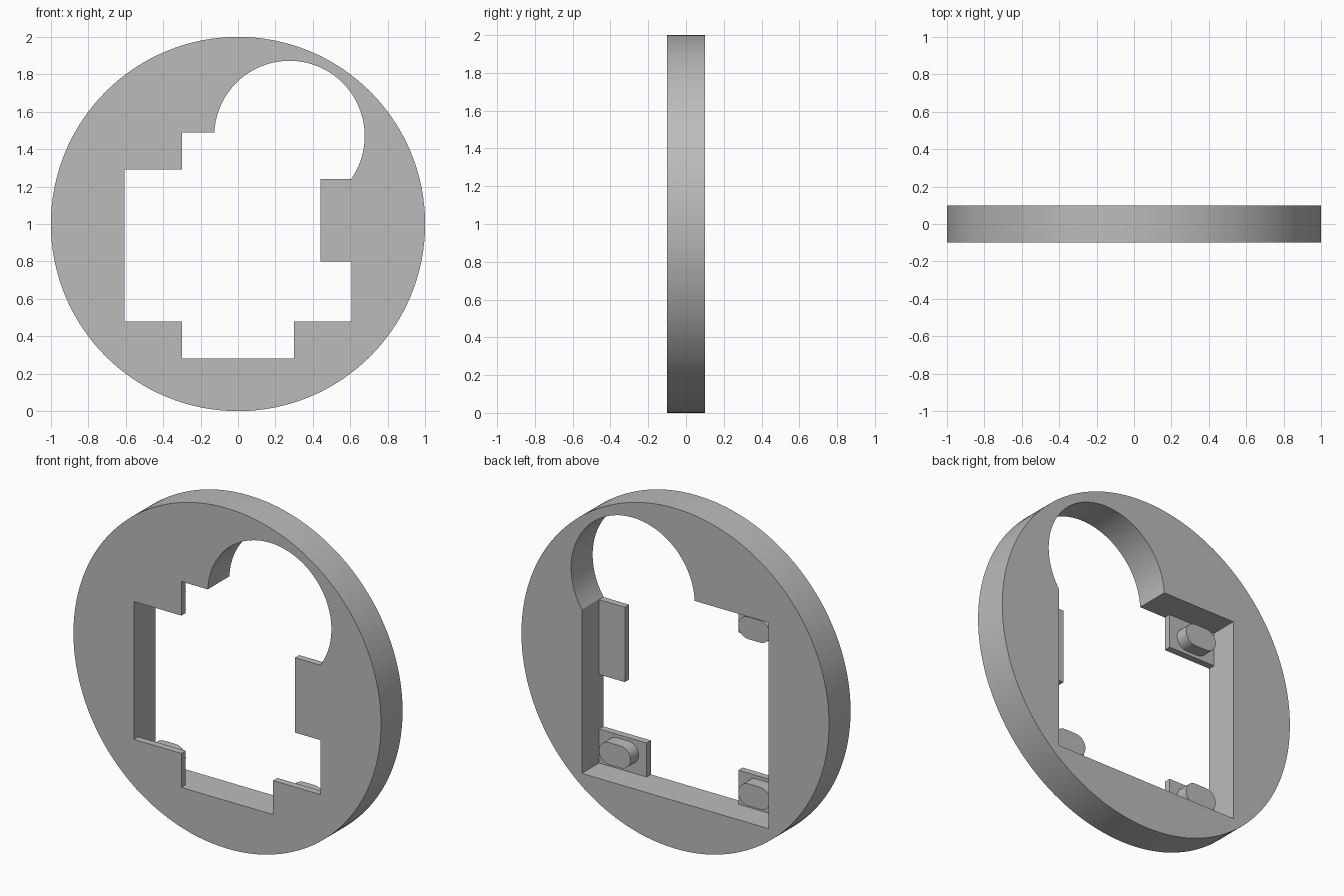
import bpy, bmesh, math

if "Cube" in bpy.data.objects:
    bpy.data.objects.remove(bpy.data.objects["Cube"])

T = 0.1            # half thickness of the plate
TAB = 0.04         # tab thickness
X, Z0, Z1 = 0.607, 0.28, 1.49   # square opening

grey = bpy.data.materials.new("plain grey")
grey.diffuse_color = (0.5, 0.5, 0.5, 1)
grey.use_nodes = True
grey.node_tree.nodes["Principled BSDF"].inputs["Base Color"].default_value = grey.diffuse_color


def arc(cx, cz, r, a0, a1, n):
    return [(cx + r * math.cos(a0 + (a1 - a0) * i / n),
             cz + r * math.sin(a0 + (a1 - a0) * i / n)) for i in range(n + 1)]


def finish(name, bm):
    bmesh.ops.recalc_face_normals(bm, faces=bm.faces)
    mesh = bpy.data.meshes.new(name)
    bm.to_mesh(mesh)
    bm.free()
    ob = bpy.data.objects.new(name, mesh)
    bpy.context.collection.objects.link(ob)
    mesh.materials.append(grey)
    bpy.ops.object.select_all(action='DESELECT')
    ob.select_set(True)
    bpy.context.view_layer.objects.active = ob
    bpy.ops.object.shade_smooth_by_angle(angle=math.radians(30))
    return ob


def extrude(name, loops, y0, y1):
    """Fill nested xz outlines and extrude them from y0 to y1."""
    bm = bmesh.new()
    edges = []
    for pts in loops:
        vs = [bm.verts.new((x, y0, z)) for x, z in pts]
        edges += [bm.edges.new((vs[i - 1], vs[i])) for i in range(len(vs))]
    bmesh.ops.triangle_fill(bm, edges=edges, use_beauty=True)
    geo = bmesh.ops.extrude_face_region(bm, geom=bm.faces[:])["geom"]
    for v in geo:
        if isinstance(v, bmesh.types.BMVert):
            v.co.y = y1
    return finish(name, bm)


# Round plate with a square opening that runs into a round one
cx, cz, r = 0.275, 1.47, 0.402
a_start = -math.acos((X - cx) / r)
a_end = math.pi - math.asin((Z1 - cz) / r)
opening = [(-X, Z1), (-X, Z0), (X, Z0)] + arc(cx, cz, r, a_start, a_end, 72)
rim = arc(0, 1, 1, 0, math.tau, 128)[:-1]
extrude("ring_plate", [rim, opening], -T, T)


def tab(name, x0, x1, z0, z1):
    extrude(name, [[(x0, z0), (x1, z0), (x1, z1), (x0, z1)]], -T, -T + TAB)


# Side tab
tab("side_tab", 0.44, X, 0.80, 1.24)

# Corner tabs, each with a rounded peg standing on its rear face
R, HALF = 0.065, 0.038
for name, s, z0, pz in (("lower_left", -1, Z0, 0.395),
                        ("lower_right", 1, Z0, 0.395),
                        ("upper_left", -1, Z1 - 0.2, 1.375)):
    tab(name + "_tab", min(s * X, s * 0.298), max(s * X, s * 0.298), z0, z0 + 0.2)
    px = s * 0.453
    outline = (arc(px + HALF, pz, R, -math.pi / 2, math.pi / 2, 16)
               + arc(px - HALF, pz, R, math.pi / 2, 1.5 * math.pi, 16))
    extrude(name + "_peg", [outline], -T + TAB, -T + TAB + 0.075)
